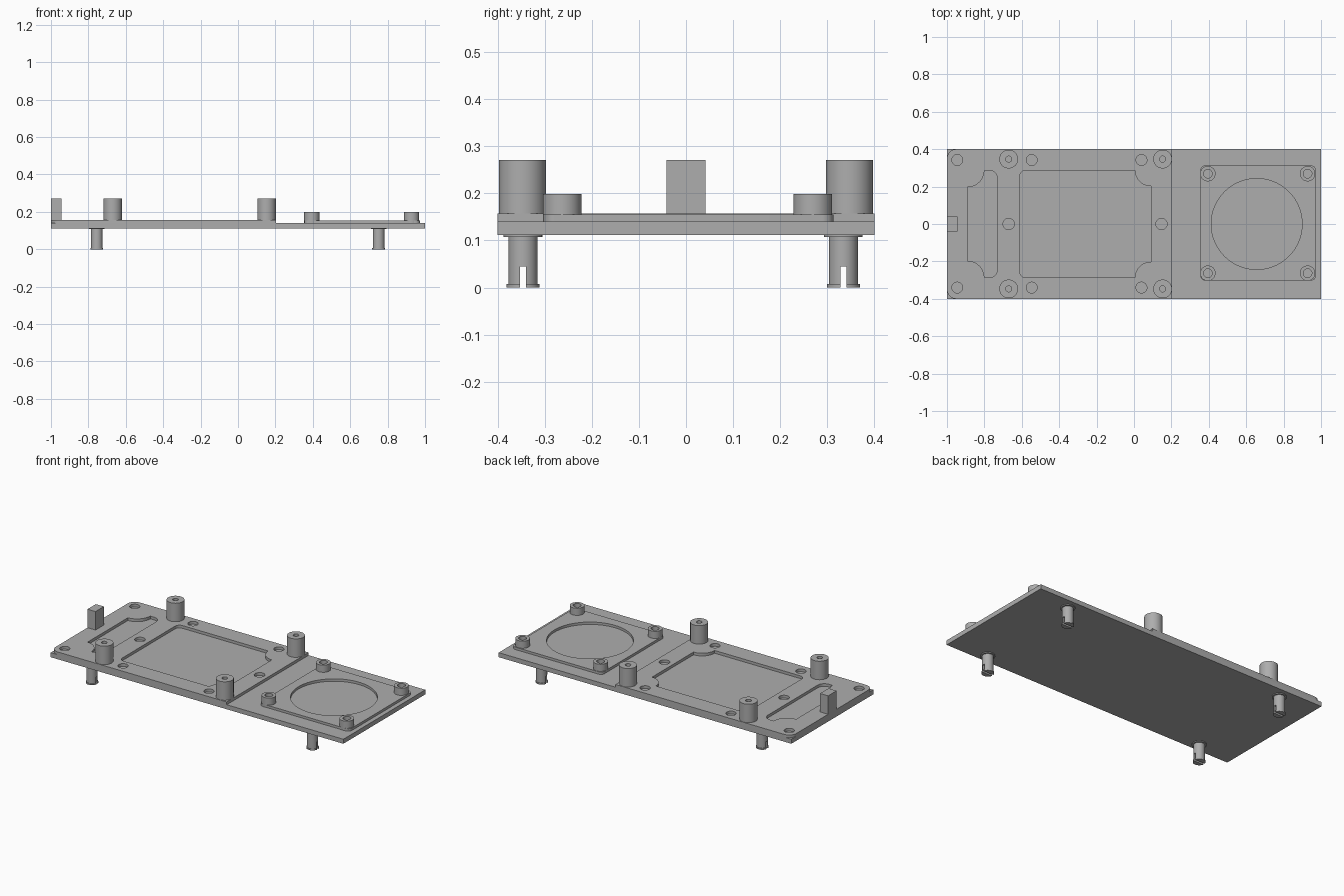
import bpy, bmesh
from math import cos, sin, pi, radians, asin

cube = bpy.data.objects.get("Cube")
if cube:
    bpy.data.objects.remove(cube, do_unlink=True)

grey = bpy.data.materials.new("plain grey")
grey.use_nodes = True
grey.diffuse_color = (0.42, 0.42, 0.42, 1)
grey.node_tree.nodes["Principled BSDF"].inputs["Base Color"].default_value = grey.diffuse_color


def arc(x, y, r, start, end, n=10):
    return [(x + r * cos(start + (end - start) * i / n),
             y + r * sin(start + (end - start) * i / n)) for i in range(n + 1)]


def circle(x, y, r, n=40):
    return arc(x, y, r, 0, 2 * pi, n)[:-1]


def outline(x0, x1, y0, y1, radii=(0, 0, 0, 0)):
    """Rectangle; positive radius rounds a corner, negative scallops it.
    Corner order: right back, left back, left front, right front."""
    pts = []
    corners = [(x1, y1, 1, 1), (x0, y1, -1, 1), (x0, y0, -1, -1), (x1, y0, 1, -1)]
    for i, ((x, y, sx, sy), r) in enumerate(zip(corners, radii)):
        a = i * pi / 2
        if r > 0:
            pts += arc(x - sx * r, y - sy * r, r, a, a + pi / 2)
        elif r < 0:
            pts += arc(x, y, -r, a + 1.5 * pi, a + pi)
        else:
            pts.append((x, y))
    return pts


def extrude(name, loops, z0, z1):
    """Fill the outer loop, leave the inner loops open, and extrude from z0 to z1."""
    curve = bpy.data.curves.new(name, "CURVE")
    curve.dimensions, curve.fill_mode = "2D", "BOTH"
    curve.extrude = (z1 - z0) / 2
    for loop in loops:
        spline = curve.splines.new("POLY")
        spline.points.add(len(loop) - 1)
        for point, (x, y) in zip(spline.points, loop):
            point.co = (x, y, 0, 1)
        spline.use_cyclic_u = True
    temp = bpy.data.objects.new(name + "_profile", curve)
    bpy.context.collection.objects.link(temp)
    graph = bpy.context.evaluated_depsgraph_get()
    mesh = bpy.data.meshes.new_from_object(temp.evaluated_get(graph))
    bpy.data.objects.remove(temp, do_unlink=True)
    bpy.data.curves.remove(curve)
    # Weld caps to walls and set the height
    bm = bmesh.new()
    bm.from_mesh(mesh)
    bmesh.ops.remove_doubles(bm, verts=bm.verts, dist=1e-5)
    bmesh.ops.translate(bm, verts=bm.verts, vec=(0, 0, (z0 + z1) / 2))
    bmesh.ops.recalc_face_normals(bm, faces=bm.faces)
    bm.to_mesh(mesh)
    bm.free()
    mesh.materials.clear()
    mesh.materials.append(grey)
    obj = bpy.data.objects.new(name, mesh)
    bpy.context.collection.objects.link(obj)
    bpy.ops.object.select_all(action="DESELECT")
    obj.select_set(True)
    bpy.context.view_layer.objects.active = obj
    bpy.ops.object.shade_smooth_by_angle(angle=radians(30))
    return obj


BOTTOM, FLOOR, TOP = 0.112, 0.14, 0.157

# Base plate
extrude("base_plate", [outline(-1, 1, -0.4, 0.4)], BOTTOM, FLOOR)

# Raised plate with two scalloped pockets and round screw holes
loops = [outline(-1, 0.203, -0.4, 0.4, (0, 0.05, 0.05, 0)),
         outline(-0.61, 0.09, -0.287, 0.287, (-0.085, 0.03, 0.03, -0.085)),
         outline(-0.89, -0.73, -0.287, 0.287, (0.045, -0.09, -0.09, 0.045)),
         circle(-0.67, 0, 0.03), circle(0.147, 0, 0.03)]
loops += [circle(x, y, 0.029) for x in (-0.945, -0.547, 0.04) for y in (-0.34, 0.342)]
extrude("raised_plate", loops, FLOOR, TOP)

# Square mount with a large round opening
extrude("round_opening_mount",
        [outline(0.355, 0.972, -0.302, 0.313, (0.025,) * 4), circle(0.656, 0, 0.243, 80)],
        FLOOR, 0.155)

# Tall hollow posts, short hollow posts
for y in (-0.347, 0.347):
    for x in (-0.67, 0.153):
        extrude("tall_post", [circle(x, y, 0.05), circle(x, y, 0.016)], FLOOR, 0.271)
for y in (-0.263, 0.269):
    for x in (0.395, 0.928):
        extrude("short_post", [circle(x, y, 0.041), circle(x, y, 0.023)], FLOOR, 0.199)

# End stop block
extrude("end_stop", [outline(-1, -0.945, -0.041, 0.041)], TOP, 0.271)

# Snap-in legs: collar, shaft and two split prongs with a lip
SLOT = 0.0065


def half_disc(x, y, r, side):
    a = asin(SLOT / r)
    start = 0 if side > 0 else pi
    return arc(x, y, r, start + a, start + pi - a, 24)


for x in (-0.755, 0.752):
    for y in (-0.346, 0.334):
        extrude("leg_collar", [circle(x, y, 0.041)], 0.107, BOTTOM)
        extrude("leg_shaft", [circle(x, y, 0.031)], 0.045, 0.107)
        for side in (-1, 1):
            extrude("leg_prong", [half_disc(x, y, 0.031, side)], 0.008, 0.045)
            extrude("leg_lip", [half_disc(x, y, 0.035, side)], 0, 0.008)
